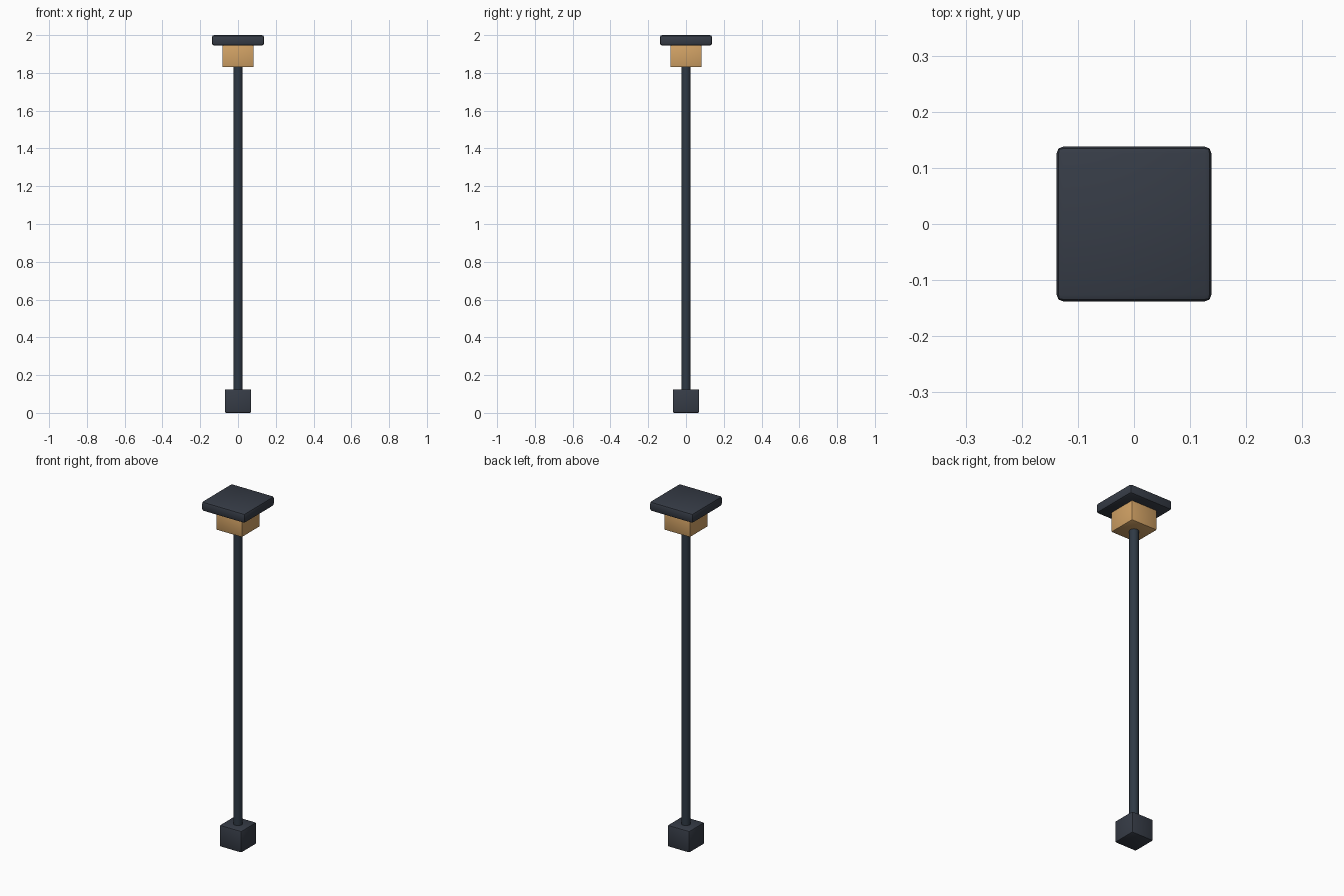
import bpy

if "Cube" in bpy.data.objects:
    bpy.data.objects.remove(bpy.data.objects["Cube"])


def material(name, rgb):
    m = bpy.data.materials.new(name)
    m.diffuse_color = (*rgb, 1)
    m.use_nodes = True
    m.node_tree.nodes["Principled BSDF"].inputs["Base Color"].default_value = m.diffuse_color
    return m


slate = material("dark slate", (0.037, 0.045, 0.062))
steel = material("blue steel", (0.028, 0.041, 0.058))
amber = material("warm amber", (0.64, 0.36, 0.13))


def finish(obj, name, mat):
    obj.name = name
    obj.data.materials.append(mat)
    bpy.ops.object.shade_smooth_by_angle()


def rounded_block(name, half, z0, z1, bevel, mat):
    """Square block with softened edges between two heights."""
    bpy.ops.mesh.primitive_cube_add(size=1, location=(0, 0, (z0 + z1) / 2))
    obj = bpy.context.object
    obj.scale = (2 * half, 2 * half, z1 - z0)
    bpy.ops.object.transform_apply(location=False, rotation=False, scale=True)
    mod = obj.modifiers.new("soft edges", "BEVEL")
    mod.width = bevel
    mod.segments = 2
    bpy.ops.object.modifier_apply(modifier=mod.name)
    finish(obj, name, mat)


# Footing, lamp housing and roof plate
rounded_block("base_block", 0.07, 0.0, 0.125, 0.008, slate)
rounded_block("lamp_box", 0.083, 1.83, 1.947, 0.006, amber)
rounded_block("roof_plate", 0.138, 1.945, 2.0, 0.012, slate)

# Slender round pole, ends seated inside the blocks
bottom, top = 0.11, 1.84
bpy.ops.mesh.primitive_cylinder_add(vertices=16, radius=0.025, depth=top - bottom,
                                    location=(0, 0, (bottom + top) / 2))
finish(bpy.context.object, "pole", steel)
